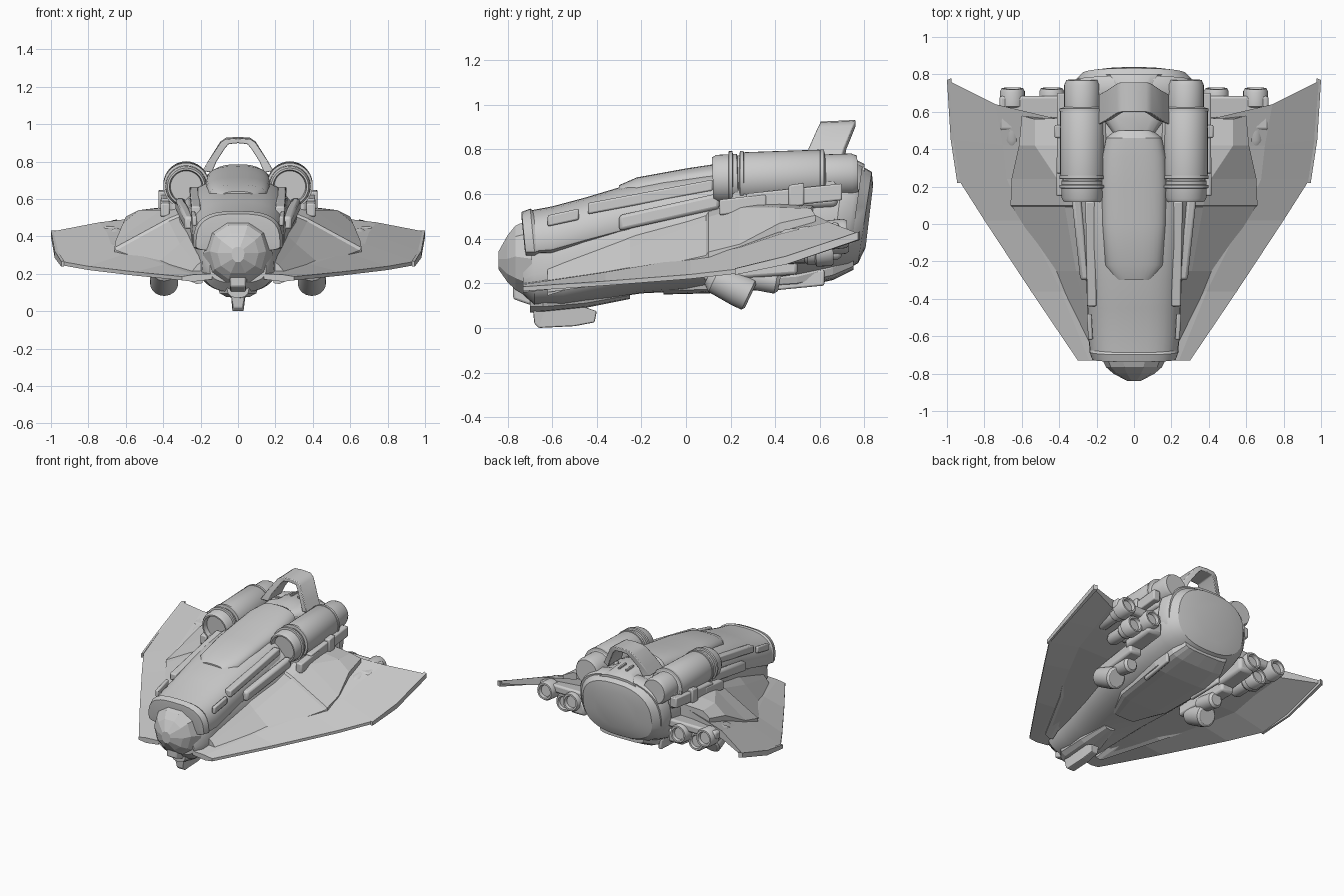
import bpy, bmesh, math
from mathutils import Vector


def finish(name, bm, smooth=True, mirror=False, bevel=0.0):
    bmesh.ops.recalc_face_normals(bm, faces=bm.faces)
    me = bpy.data.meshes.new(name)
    bm.to_mesh(me)
    bm.free()
    ob = bpy.data.objects.new(name, me)
    bpy.context.collection.objects.link(ob)
    if mirror:
        ob.modifiers.new("Mirror", 'MIRROR').use_clip = False
    if bevel:
        b = ob.modifiers.new("Bevel", 'BEVEL')
        b.width, b.segments = bevel, 2
    if smooth:
        bpy.ops.object.select_all(action='DESELECT')
        ob.select_set(True)
        bpy.context.view_layer.objects.active = ob
        bpy.ops.object.shade_smooth_by_angle(angle=math.radians(32))
    return ob


def skin(bm, rings):
    # join closed rings of points into a capped tube
    vs = [[bm.verts.new(p) for p in r] for r in rings]
    n = len(vs[0])
    for r, q in zip(vs, vs[1:]):
        for i in range(n):
            bm.faces.new((r[i], r[(i + 1) % n], q[(i + 1) % n], q[i]))
    bm.faces.new(vs[0])
    bm.faces.new(vs[-1])


def loft(name, rows, n=32, p=0.8, cx=0.0, **kw):
    # rows: y, half width, bottom z, widest z, top z, optional lean
    rings = []
    for y, w, zb, zm, zt, *lean in rows:
        ring = []
        for i in range(n):
            a = 2 * math.pi * i / n
            c, s = math.cos(a), math.sin(a)
            h = (zt - zm) if s > 0 else (zm - zb)
            dz = math.copysign(abs(s) ** p, s) * h
            ring.append((cx + math.copysign(abs(c) ** p, c) * w,
                         y + (lean[0] if lean else 0) * dz, zm + dz))
        rings.append(ring)
    bm = bmesh.new()
    skin(bm, rings)
    return finish(name, bm, **kw)


def sheet(name, top, bot, **kw):
    # closed solid between two matching rows-of-points surfaces
    bm = bmesh.new()
    skin(bm, [list(t) + list(reversed(b)) for t, b in zip(top, bot)])
    return finish(name, bm, **kw)


def lathe(name, a, b, profile, n=28, mirror=True):
    # revolve (fraction along axis, radius) from a to b
    a, b = Vector(a), Vector(b)
    d = b - a
    u = d.cross(Vector((0, 0, 1))).normalized()
    v = u.cross(d).normalized()
    bm = bmesh.new()
    skin(bm, [[a + d * t + (u * math.cos(k * math.tau / n) + v * math.sin(k * math.tau / n)) * r
               for k in range(n)] for t, r in profile])
    return finish(name, bm, mirror=mirror)


def bar(name, a, b, w, h, bevel=0.008, mirror=True):
    # box running from a to b with width w and height h
    offs = [(-w / 2, -h / 2), (w / 2, -h / 2), (w / 2, h / 2), (-w / 2, h / 2)]
    bm = bmesh.new()
    skin(bm, [[(q[0] + x, q[1], q[2] + z) for x, z in offs] for q in (a, b)])
    return finish(name, bm, mirror=mirror, bevel=bevel)


# Main hull with leaning, bulged stern
loft("hull", [(-.73, .15, .15, .22, .36), (-.68, .19, .10, .24, .44), (-.55, .21, .10, .26, .51),
              (-.4, .24, .125, .29, .57), (-.2, .28, .155, .33, .63), (0, .32, .165, .37, .67),
              (.25, .35, .175, .41, .70), (.5, .36, .20, .45, .72), (.66, .35, .24, .47, .73, .05),
              (.75, .33, .265, .48, .73, .12), (.80, .28, .29, .48, .70, .15), (.822, .17, .36, .5, .64, .12)])
loft("stern_collar", [(.66, .345, .30, .5, .735, .1), (.68, .355, .29, .5, .745, .12),
                      (.74, .345, .285, .5, .74, .14), (.76, .33, .29, .5, .73, .14)])

# Upper armour shells: hood, spine, rear deck
loft("hood_shell", [(-.705, .215, .34, .36, .505, -.1), (-.69, .235, .33, .35, .525, -.1),
                    (-.6, .245, .33, .36, .545), (-.45, .25, .38, .40, .585), (-.3, .255, .42, .44, .63),
                    (-.1, .27, .45, .48, .67), (.1, .28, .48, .5, .70), (.3, .26, .5, .52, .72)], p=.72)
loft("hood_rim", [(-.725, .19, .35, .37, .495, -.1), (-.72, .225, .32, .35, .52, -.1),
                  (-.68, .24, .32, .35, .535, -.1), (-.665, .235, .33, .35, .525, -.1)], p=.68)
loft("dorsal_spine", [(-.30, .10, .55, .59, .64), (-.22, .155, .56, .61, .675), (0, .17, .6, .65, .715),
                      (.2, .175, .62, .67, .745), (.36, .17, .64, .69, .775), (.46, .15, .64, .69, .785),
                      (.50, .10, .64, .69, .765)], p=.75)
loft("rear_deck", [(.48, .11, .6, .68, .75), (.56, .17, .6, .68, .765), (.62, .12, .6, .68, .77),
                   (.74, .11, .6, .68, .765), (.8, .16, .6, .66, .735)], n=16, p=.65)
for i in (-1, 1):
    bar("deck_vent", (i * .03, .66, .77), (i * .03, .74, .765), .015, .02, .003, False)

# Faceted cockpit nose, chin intake and keel blade
loft("cockpit_glass", [(-.84, .035, .26, .31, .345), (-.80, .11, .20, .31, .42),
                       (-.765, .15, .165, .32, .465), (-.69, .185, .12, .31, .5)], n=10, p=.9, smooth=False)
bar("chin_intake", (0, -.775, .19), (0, -.66, .15), .085, .12, .01, False)
loft("keel_fairing", [(-.70, .06, .07, .13, .18), (-.64, .11, .07, .13, .18), (-.45, .1, .09, .14, .2),
                      (-.25, .05, .13, .17, .22)], n=12, smooth=False)
sheet("keel_blade", [[(-.045, -.69, .12), (.045, -.69, .12)], [(-.04, -.62, .12), (.04, -.62, .12)],
                     [(-.035, -.5, .11), (.035, -.5, .11)], [(-.03, -.4, .075), (.03, -.4, .075)]],
      [[(-.025, -.68, .02), (.025, -.68, .02)], [(-.03, -.66, 0), (.03, -.66, 0)],
       [(-.03, -.5, .008), (.03, -.5, .008)], [(-.025, -.41, .025), (.025, -.41, .025)]],
      smooth=False, bevel=.006)

# Cheek strips and side steps along the hood
bar("cheek_strip", (.225, -.44, .535), (.235, .12, .64), .05, .05)
bar("cheek_slot", (.232, -.62, .48), (.24, -.48, .51), .025, .05)
bar("shoulder_strip", (.262, -.3, .47), (.31, .15, .57), .05, .07, .015)

# Delta wings: thin swept plates, rising towards the trailing edge
outer = [(.30, -.73, .185), (.55, -.36, .21), (.80, .02, .24), (.94, .24, .265), (.975, .45, .32), (1, .77, .425)]
middle = [(.24, -.73, .195), (.39, -.36, .25), (.58, .02, .315), (.68, .24, .36), (.70, .42, .42), (.74, .64, .475)]
inner = [(.14, -.73, .20), (.16, -.36, .27), (.2, .02, .37), (.25, .24, .42), (.25, .40, .47), (.36, .55, .52)]
top = list(zip(inner, middle, outer))
bot = [[(x, y, z - d) for (x, y, z), d in zip(r, (k, .03 + k * .25, .02))]
       for r, k in zip(top, (.03, .06, .1, .12, .13, .12))]
sheet("wing", top, bot, smooth=False, mirror=True)
# Upturned wing tip corner
sheet("wing_tip", [[(.93, .22, .268), (.945, .22, .266)], [(.965, .45, .325), (.98, .45, .322)],
                   [(.975, .78, .432), (1, .77, .43)]],
      [[(.93, .22, .238), (.945, .22, .238)], [(.965, .45, .285), (.98, .45, .285)],
       [(.975, .78, .395), (1, .77, .395)]], smooth=False, mirror=True)

# Raised wing-root fairing with a stepped service panel
fair = [[(.19, -.62, .27), (.22, -.62, .245), (.255, -.62, .2)],
        [(.26, -.25, .41), (.31, -.25, .36), (.44, -.25, .25)],
        [(.30, .09, .51), (.37, .09, .48), (.65, .09, .325)],
        [(.30, .10, .525), (.37, .10, .497), (.66, .10, .34)],
        [(.32, .24, .56), (.41, .24, .54), (.655, .24, .375)],
        [(.33, .42, .565), (.53, .42, .54), (.615, .42, .47)],
        [(.33, .57, .55), (.53, .56, .535), (.60, .58, .505)]]
sheet("wing_root_fairing", fair, [[(x, y, z - d) for (x, y, z), d in zip(r, (.12, .1, .04))] for r in fair],
      smooth=False, mirror=True)

# Top engine nacelles with recessed intakes
lathe("engine_nacelle", (.277, .12, .665), (.277, .77, .687),
      [(.05, .01), (.05, .084), (0, .09), (0, .1), (.03, .11), (.17, .112), (.175, .104), (.195, .104),
       (.2, .115), (.23, .118), (.74, .118), (.77, .108), (.78, .096), (.96, .096), (1, .085), (1, .01)], n=36)
for y in (.19, .24, .6):
    lathe("nacelle_band", (.277, y, .667 + y * .02), (.277, y + .02, .667 + y * .02),
          [(0, .11), (.1, .122), (.9, .122), (1, .11)], n=36)
bar("nacelle_pylon", (.29, .2, .58), (.29, .68, .61), .16, .13, .02)
bar("nacelle_rail", (.385, .27, .565), (.385, .70, .61), .055, .075)
bar("rail_clamp_front", (.39, .15, .54), (.39, .36, .565), .05, .07)
bar("rail_clamp_rear", (.40, .46, .59), (.40, .53, .6), .05, .1)
bar("nacelle_brace", (.19, .30, .65), (.2, .62, .68), .1, .09, .02)

# Tail arch
half = [(.19, .53, .75), (.155, .55, .81), (.095, .59, .90), (.065, .60, .92), (0, .60, .925)]
inn = [(.14, .55, .74), (.115, .56, .80), (.07, .59, .87), (.05, .60, .893), (0, .60, .898)]


def arch(pts):
    full = pts + [(-x, y, z) for x, y, z in pts[-2::-1]]
    return [[(x, y, z), (x, y + .16, z + max(0, z - .8) * .06)] for x, y, z in full]


sheet("tail_arch", arch(half), arch(inn), bevel=.005)

# Rear thrusters under the trailing edge
nozzle = [(0, .03), (.1, .045), (.5, .045), (.55, .055), (.68, .055), (.7, .066),
          (.95, .066), (1, .058), (1, .046), (.93, .04), (.93, .005)]
for x, z in ((.65, .425), (.44, .40)):
    lathe("rear_thruster", (x, .42, z - .03), (x, .725, z), nozzle)
lathe("lower_thruster", (.54, .4, .33), (.54, .66, .345), nozzle)
bar("thruster_mount", (.52, .5, .42), (.52, .685, .445), .40, .06, .015)
bar("thruster_bracket", (.40, .45, .33), (.40, .70, .36), .12, .1, .02)

# Belly pods, belly plate and skids
lathe("belly_pod", (.395, .10, .235), (.395, .29, .145),
      [(0, .04), (.15, .066), (.7, .075), (.95, .075), (1, .06), (1, .005)])
lathe("belly_pod_rear", (.37, .26, .235), (.37, .42, .205), [(0, .05), (.3, .055), (.9, .055), (1, .04), (1, .005)])
bar("pod_strut", (.37, .08, .25), (.40, .5, .28), .1, .08, .015)
loft("belly_plate", [(-.1, .1, .15, .19, .25), (.1, .2, .155, .2, .28), (.5, .24, .18, .23, .3),
                     (.66, .22, .215, .27, .35), (.75, .18, .26, .3, .4)], n=16, p=.55, smooth=False)
bar("belly_fin", (.2, .36, .2), (.22, .62, .225), .025, .07)
